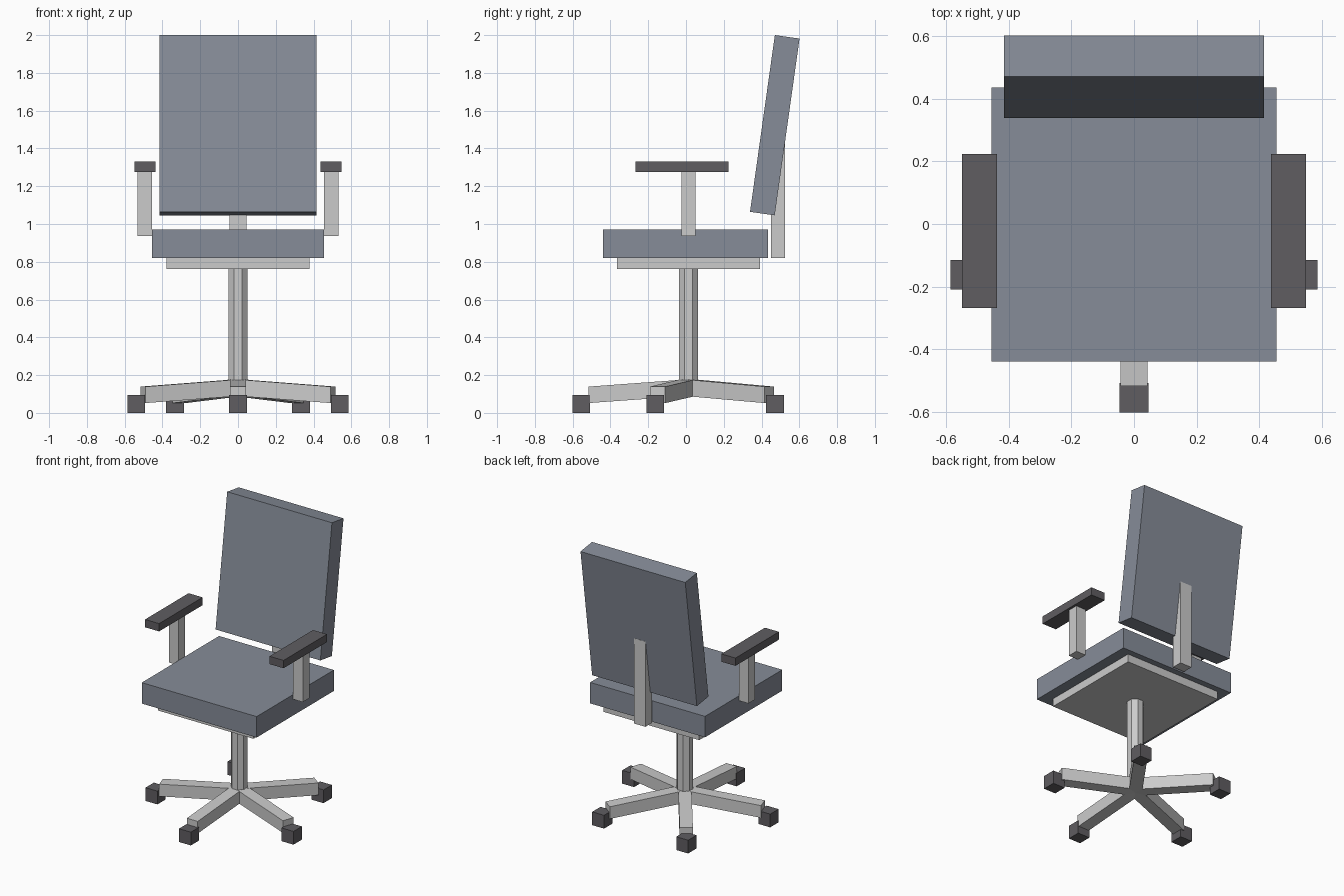
import bpy, bmesh, math
from mathutils import Matrix, Vector

if "Cube" in bpy.data.objects:
    bpy.data.objects.remove(bpy.data.objects["Cube"])


def material(name, rgb):
    m = bpy.data.materials.new(name)
    m.diffuse_color = (*rgb, 1)
    m.use_nodes = True
    m.node_tree.nodes["Principled BSDF"].inputs["Base Color"].default_value = m.diffuse_color
    return m


FABRIC = material("blue_grey_fabric", (0.24, 0.265, 0.315))
DARK = material("dark_plastic", (0.115, 0.11, 0.12))
CY = 0.013          # y of the column axis


def finish(name, bm, mat=None):
    me = bpy.data.meshes.new(name)
    bmesh.ops.recalc_face_normals(bm, faces=bm.faces)
    bm.to_mesh(me)
    bm.free()
    ob = bpy.data.objects.new(name, me)
    bpy.context.collection.objects.link(ob)
    if mat:
        me.materials.append(mat)
    return ob


def box(name, center, size, mat=None, tilt=0.0):
    """Box with a given centre and size, tilted about x."""
    bm = bmesh.new()
    bmesh.ops.create_cube(bm, size=1)
    bm.transform(Matrix.Diagonal((*size, 1)))
    ob = finish(name, bm, mat)
    ob.location = center
    ob.rotation_euler.x = tilt
    return ob


# Seat cushion and the plate below it
box("seat", (0, -0.002, 0.895), (0.91, 0.874, 0.15), FABRIC)
box("seat_plate", (0, CY, 0.792), (0.758, 0.758, 0.058))

# Leaning backrest and its upright support
box("backrest", (0, 0.47, 1.523), (0.83, 0.132, 0.945), FABRIC, math.radians(-8))
box("backrest_support", (0, 0.487, 1.125), (0.092, 0.075, 0.61))

# Armrests on both sides
for side, s in (("left", -1), ("right", 1)):
    box(side + "_arm_post", (s * 0.493, CY, 1.107), (0.076, 0.076, 0.342))
    box(side + "_arm_pad", (s * 0.493, -0.022, 1.304), (0.111, 0.492, 0.056), DARK)

# Eight-sided column
bm = bmesh.new()
bmesh.ops.create_cone(bm, cap_ends=True, segments=8, radius1=0.055, radius2=0.055, depth=0.645)
bm.transform(Matrix.Rotation(math.radians(22.5), 4, "Z"))
finish("column", bm).location = (0, CY, 0.4425)

# Five sloping legs, each ending in a square caster
for i in range(5):
    a = math.radians(-90 + 72 * i)
    bm = bmesh.new()
    profile = [(0, 0.09), (0.53, 0.052), (0.53, 0.139), (0, 0.178)]
    face = bm.faces.new([bm.verts.new((x, -0.043, z)) for x, z in profile])
    ext = bmesh.ops.extrude_face_region(bm, geom=[face])["geom"]
    bmesh.ops.translate(bm, vec=Vector((0, 0.086, 0)),
                        verts=[v for v in ext if isinstance(v, bmesh.types.BMVert)])
    leg = finish(f"base_leg_{i + 1}", bm)
    leg.location.y = CY
    leg.rotation_euler.z = a
    box(f"caster_{i + 1}", (0.567 * math.cos(a), CY + 0.567 * math.sin(a), 0.0475),
        (0.094, 0.094, 0.095), DARK)
